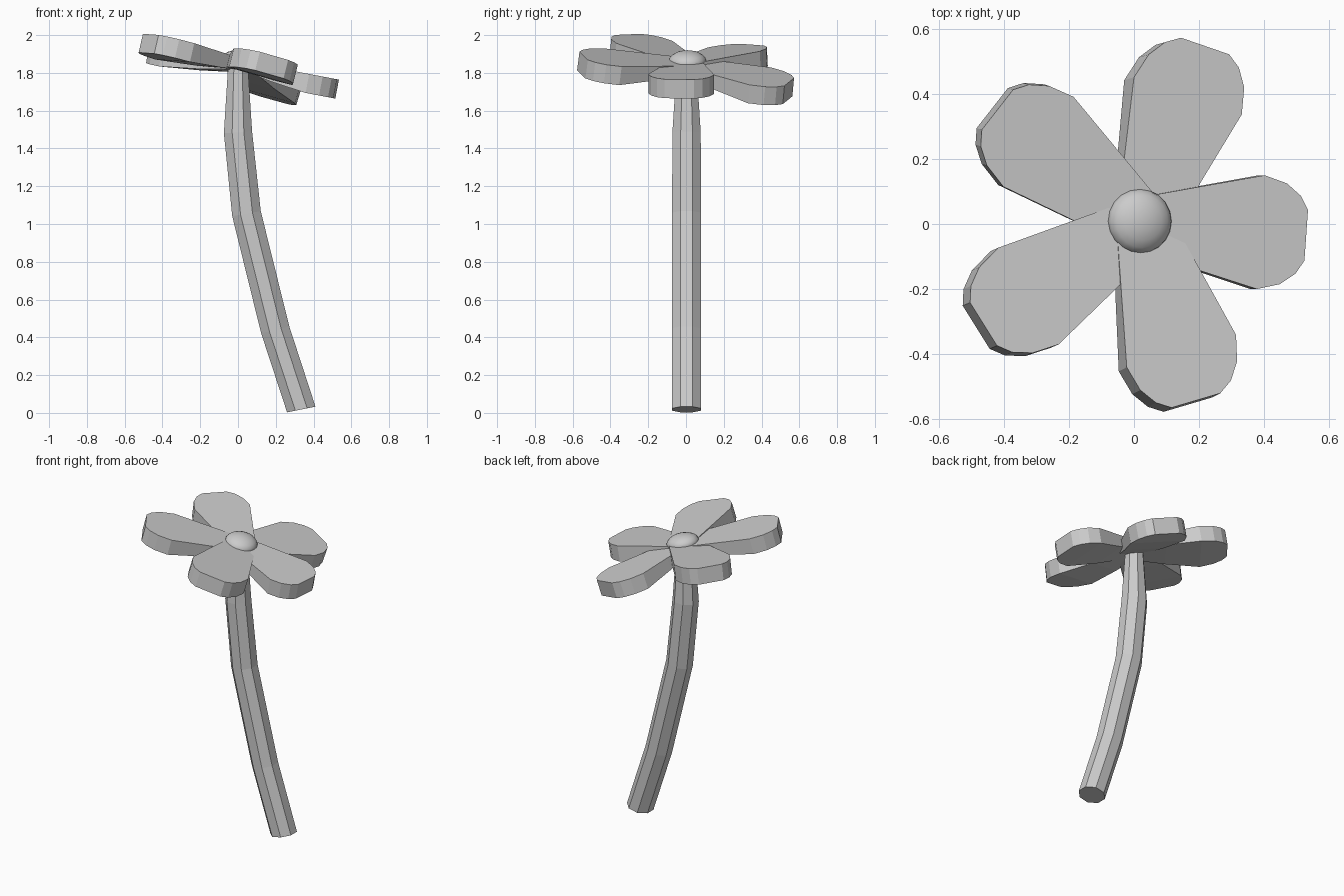
import bpy, bmesh, math
from mathutils import Vector, Matrix

if "Cube" in bpy.data.objects:
    bpy.data.objects.remove(bpy.data.objects["Cube"])


def make_object(name, bm):
    bmesh.ops.recalc_face_normals(bm, faces=bm.faces)
    mesh = bpy.data.meshes.new(name)
    bm.to_mesh(mesh)
    bm.free()
    obj = bpy.data.objects.new(name, mesh)
    bpy.context.collection.objects.link(obj)
    return obj


# Stem: octagonal rings along a bent path (x, z, radius, ring tilt slope)
bm = bmesh.new()
rings = []
for x, z, r, tilt in [(0.335, 0.018, 0.083, 0.2), (0.197, 0.44, 0.083, 0.25),
                      (0.045, 1.055, 0.083, 0.18), (0.0, 1.485, 0.081, 0.06),
                      (0.0, 1.83, 0.057, 0.0)]:
    across = Vector((1, 0, tilt)).normalized()
    ring = []
    for i in range(8):
        a = math.radians(22.5 + 45 * i)
        p = Vector((x, 0.003, z)) + across * r * math.cos(a) + Vector((0, r * math.sin(a), 0))
        ring.append(bm.verts.new(p))
    rings.append(ring)
for low, high in zip(rings, rings[1:]):
    for i in range(8):
        j = (i + 1) % 8
        bm.faces.new((low[i], low[j], high[j], high[i]))
bm.faces.new(rings[0])
bm.faces.new(rings[-1])
make_object("stem", bm)

# Petals: one rounded profile (share of length, half width), each on its own tilted plane,
# thin at the base and thick towards the tip
CENTRE = Vector((0.03, 0, 1.86))
half = [(-0.06, 0.06), (0.0, 0.085), (0.35, 0.129), (0.72, 0.175), (0.86, 0.155),
        (0.95, 0.12), (1.0, 0.078)]


def petal(name, angle, length, slope_x, slope_y):
    bm = bmesh.new()
    down = Vector((slope_x, slope_y, -1)).normalized()
    turn = Matrix.Rotation(math.radians(angle), 3, 'Z')
    rows = []
    for u, v in half:
        thick = 0.045 + 0.057 * min(1, max(0, u / 0.6))
        row = []
        for side in (v, -v):
            p = turn @ Vector((u * length, side, 0))
            p.z = slope_x * p.x + slope_y * p.y
            row.append((bm.verts.new(CENTRE + p), bm.verts.new(CENTRE + p + down * thick)))
        (lt, lb), (rt, rb) = row
        rows.append((lt, rt, rb, lb))
    for a, b in zip(rows, rows[1:]):
        for i in range(4):
            j = (i + 1) % 4
            bm.faces.new((a[i], a[j], b[j], b[i]))
    bm.faces.new(rows[0])
    bm.faces.new(rows[-1])
    make_object(name, bm)


petal("petal_right", -4, 0.50, -0.19, 0.0)
petal("petal_back", 71, 0.578, -0.31, -0.09)
petal("petal_back_left", 142, 0.57, -0.16, 0.05)
petal("petal_front_left", 212, 0.58, -0.23, -0.10)
petal("petal_front", 286.5, 0.565, -0.25, -0.13)

# Flower centre: flattened, tilted sphere
bm = bmesh.new()
bmesh.ops.create_uvsphere(bm, u_segments=20, v_segments=10, radius=0.1)
bm.transform(Matrix.Translation((0.018, 0.008, 1.862))
             @ Matrix.Rotation(math.radians(13), 4, 'Y')
             @ Matrix.Diagonal((1, 1, 0.55, 1)))
for f in bm.faces:
    f.smooth = True
make_object("flower_centre", bm)
